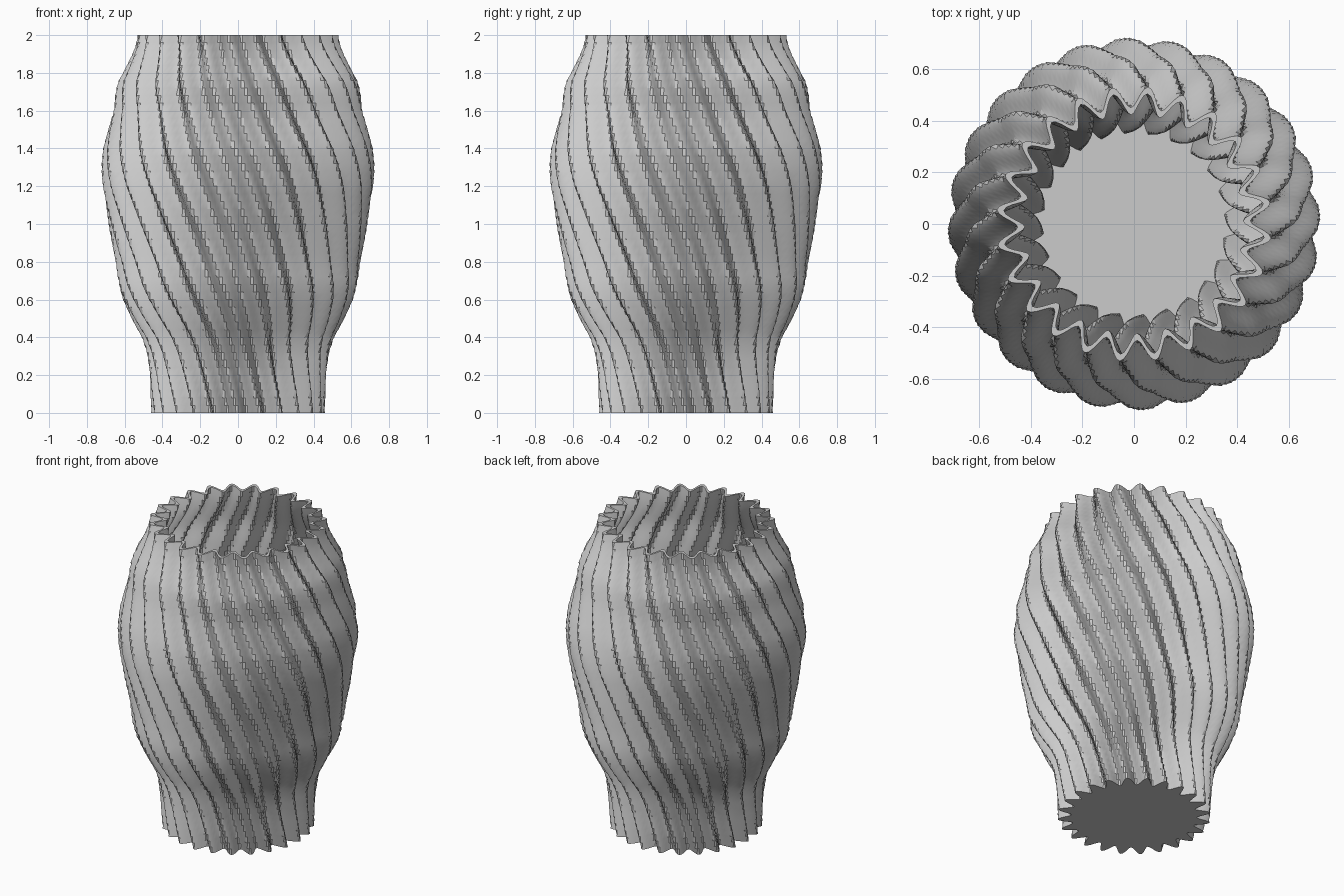
import bpy
import bmesh
from math import cos, sin, pi, radians

cube = bpy.data.objects.get("Cube")
if cube:
    bpy.data.objects.remove(cube)

FLUTES = 24
SEGMENTS = FLUTES * 10
ROWS = 50
HEIGHT = 2.0
TWIST = radians(-66)
DEPTH = 0.042      # half the flute depth
WALL = 0.028
FLOOR = 0.06

# Ridge radius at a few heights
PROFILE = [(0, 0.46), (0.2, 0.47), (0.32, 0.485), (0.4, 0.51), (0.5, 0.565),
           (0.6, 0.612), (0.68, 0.636), (0.8, 0.65), (1.0, 0.687),
           (1.2, 0.72), (1.3, 0.725), (1.4, 0.715), (1.5, 0.69),
           (1.6, 0.664), (1.7, 0.65), (1.75, 0.638), (1.8, 0.61),
           (1.9, 0.56), (1.95, 0.542), (2.0, 0.535)]


def ridge_radius(z):
    for (z0, r0), (z1, r1) in zip(PROFILE, PROFILE[1:]):
        if z <= z1:
            return r0 + (r1 - r0) * (z - z0) / (z1 - z0)
    return PROFILE[-1][1]


def add_ring(bm, z, inset):
    """One fluted cross-section, turned according to its height."""
    middle = ridge_radius(z) - DEPTH - inset
    turn = TWIST * z / HEIGHT
    ring = []
    for i in range(SEGMENTS):
        a = 2 * pi * i / SEGMENTS
        r = middle + DEPTH * cos(FLUTES * (a - turn))
        ring.append(bm.verts.new((r * cos(a), r * sin(a), z)))
    return ring


def bridge(bm, lower, upper):
    for i in range(SEGMENTS):
        j = (i + 1) % SEGMENTS
        bm.faces.new((lower[i], lower[j], upper[j], upper[i]))


# Outer wall upward, over the rim, then inner wall down to the floor
bm = bmesh.new()
rings = [add_ring(bm, HEIGHT * k / ROWS, 0) for k in range(ROWS + 1)]
rings += [add_ring(bm, HEIGHT - (HEIGHT - FLOOR) * k / ROWS, WALL)
          for k in range(ROWS + 1)]
for lower, upper in zip(rings, rings[1:]):
    bridge(bm, lower, upper)

# Underside and inside floor
bm.faces.new(list(reversed(rings[0])))
bm.faces.new(rings[-1])

mesh = bpy.data.meshes.new("fluted_vase")
bm.to_mesh(mesh)
bm.free()
vase = bpy.data.objects.new("fluted_vase", mesh)
bpy.context.collection.objects.link(vase)

# Plain grey
grey = bpy.data.materials.new("light_grey")
grey.use_nodes = True
colour = (0.6, 0.6, 0.6, 1)
grey.diffuse_color = colour
grey.node_tree.nodes["Principled BSDF"].inputs["Base Color"].default_value = colour
mesh.materials.append(grey)

bpy.ops.object.select_all(action='DESELECT')
vase.select_set(True)
bpy.context.view_layer.objects.active = vase
bpy.ops.object.shade_smooth_by_angle(angle=radians(30))
